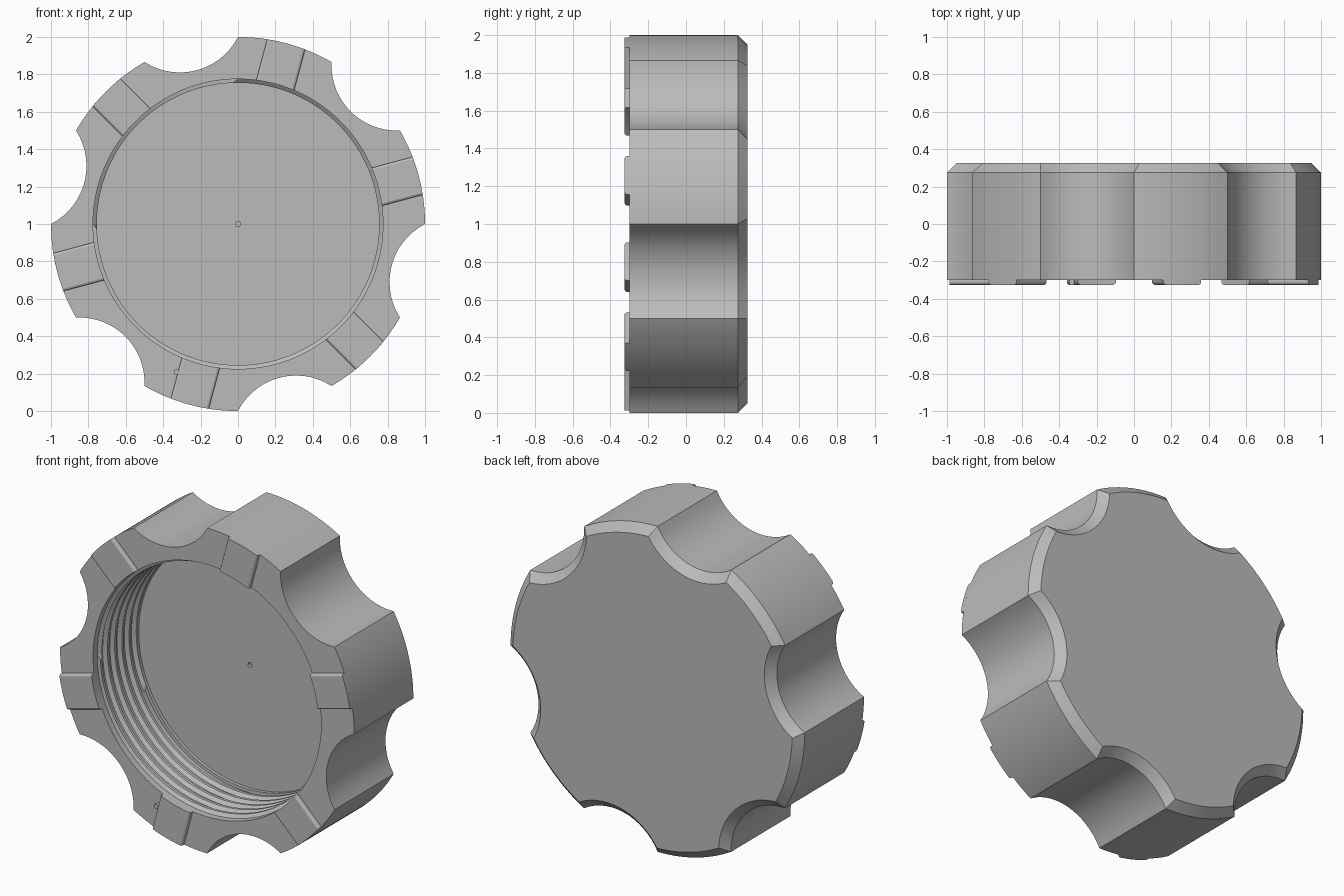
import bpy, bmesh, math
from mathutils import Vector

old = bpy.data.objects.get("Cube")
if old:
    bpy.data.objects.remove(old, do_unlink=True)

grey = bpy.data.materials.new("plain_grey")
grey.use_nodes = True
grey.diffuse_color = (0.5, 0.5, 0.5, 1)
grey.node_tree.nodes["Principled BSDF"].inputs["Base Color"].default_value = (0.5, 0.5, 0.5, 1)

LOBES, STEPS = 6, 15
N = LOBES * STEPS * 2
FRONT, BACK, CHAMFER, FLOOR = -0.30, 0.325, 0.05, 0.115
HOLE, CREST, PITCH = 0.775, 0.755, 0.07


def place(p, y):
    """Put a flat point of the face plane at depth y."""
    return Vector((p[0], y, p[1] + 1))


def polar(r, a):
    return (r * math.cos(a), r * math.sin(a))


def outline(inset):
    """Lobes alternating with round finger scallops, offset inward."""
    R, d, rc = 1 - inset, 1.2, 0.349 + inset
    half = math.acos((R * R + d * d - rc * rc) / (2 * R * d))
    beta = math.asin(R * math.sin(half) / rc)
    pts = []
    for k in range(LOBES):
        lobe = math.radians(15 + 60 * k)
        scallop = lobe + math.radians(30)
        w = math.radians(30) - half
        for i in range(STEPS):
            pts.append(polar(R, lobe - w + 2 * w * i / STEPS))
        cx, cz = polar(d, scallop)
        for i in range(STEPS):
            dx, dz = polar(rc, scallop + beta - 2 * beta * i / STEPS)
            pts.append((cx - dx, cz - dz))
    return pts + pts[:1]


def circle(r):
    return [polar(r, math.tau * i / N) for i in range(N + 1)]


def finish(name, rows, closed=False):
    """Skin rows of points into one object."""
    bm = bmesh.new()
    grid = [[bm.verts.new(p) for p in row] for row in rows]
    for a, b in zip(grid, grid[1:]):
        for i in range(len(a) - 1):
            bm.faces.new((a[i], a[i + 1], b[i + 1], b[i]))
        if closed:
            bm.faces.new((a[-1], a[0], b[0], b[-1]))
    if closed:
        bm.faces.new(grid[0])
        bm.faces.new(grid[-1])
    bmesh.ops.remove_doubles(bm, verts=bm.verts, dist=0.0002)
    bmesh.ops.dissolve_degenerate(bm, edges=bm.edges, dist=0.0001)
    bmesh.ops.recalc_face_normals(bm, faces=bm.faces)
    mesh = bpy.data.meshes.new(name)
    bm.to_mesh(mesh)
    bm.free()
    mesh.materials.append(grey)
    obj = bpy.data.objects.new(name, mesh)
    bpy.context.collection.objects.link(obj)
    bpy.ops.object.select_all(action="DESELECT")
    obj.select_set(True)
    bpy.context.view_layer.objects.active = obj
    bpy.ops.object.shade_smooth_by_angle(angle=math.radians(25))
    return obj


def ring(pts, y):
    return [place(p, y) for p in pts]


# Helical thread: four rows per turn, clamped to the threaded length
def thread_rows(start, end):
    turns = int((end - start) / PITCH) + 2
    shape = ((0, HOLE), (0.25, HOLE), (0.5, CREST), (0.75, CREST))
    rows = []
    for t in range(turns + 1):
        for offset, radius in shape:
            row = []
            for i in range(N + 1):
                y = start + PITCH * (t + offset - 1 + i / N)
                r = radius if start < y < end else HOLE
                row.append(place(polar(r, math.tau * i / N), min(max(y, start), end)))
            rows.append(row)
    return rows


# Cap body: back face, chamfer, lobed wall, front rim, thread, floor, dimple
rows = [ring(circle(0), BACK), ring(outline(CHAMFER), BACK),
        ring(outline(0), BACK - CHAMFER), ring(outline(0), FRONT),
        ring(circle(HOLE), FRONT)]
rows += thread_rows(FRONT + 0.04, FLOOR - 0.02)
rows += [ring(circle(CREST), FLOOR - 0.02), ring(circle(CREST), FLOOR),
         ring(circle(0.014), FLOOR), ring(circle(0.014), FLOOR + 0.02),
         ring(circle(0), FLOOR + 0.02)]
finish("cap_body", rows)

# Raised grip pads across the front of each lobe
HALF, HIGH = 0.105, 0.025
edge = [(-HALF, 0.014), (-HALF + 0.004, 0.021), (-HALF + 0.012, HIGH)]
section = edge + [(-0.06 + 0.03 * i, HIGH) for i in range(5)] + [(-t, h) for t, h in reversed(edge)]
for k in range(LOBES):
    a = math.radians(15 + 60 * k)
    out, side = Vector(polar(1, a)), Vector(polar(1, a + math.pi / 2))
    rows = []
    for t, h in section:
        inner = out * math.sqrt(HOLE ** 2 - t * t) + side * t
        outer = out * math.sqrt(1 - t * t) + side * t
        rows.append([place(inner, FRONT), place(inner, FRONT - h),
                     place(outer, FRONT - h), place(outer, FRONT)])
    finish(f"front_pad_{k + 1}", rows, closed=True)

# Small moulding mark beside the lower pad
mark = [polar(0.014, math.tau * i / 16) for i in range(17)]
mark = [(x - 0.33, z - 0.79) for x, z in mark]
centre = [(-0.33, -0.79)] * 17
finish("mould_mark", [ring(mark, FRONT), ring(mark, FRONT - HIGH - 0.001),
                      ring(centre, FRONT - HIGH - 0.001)])
